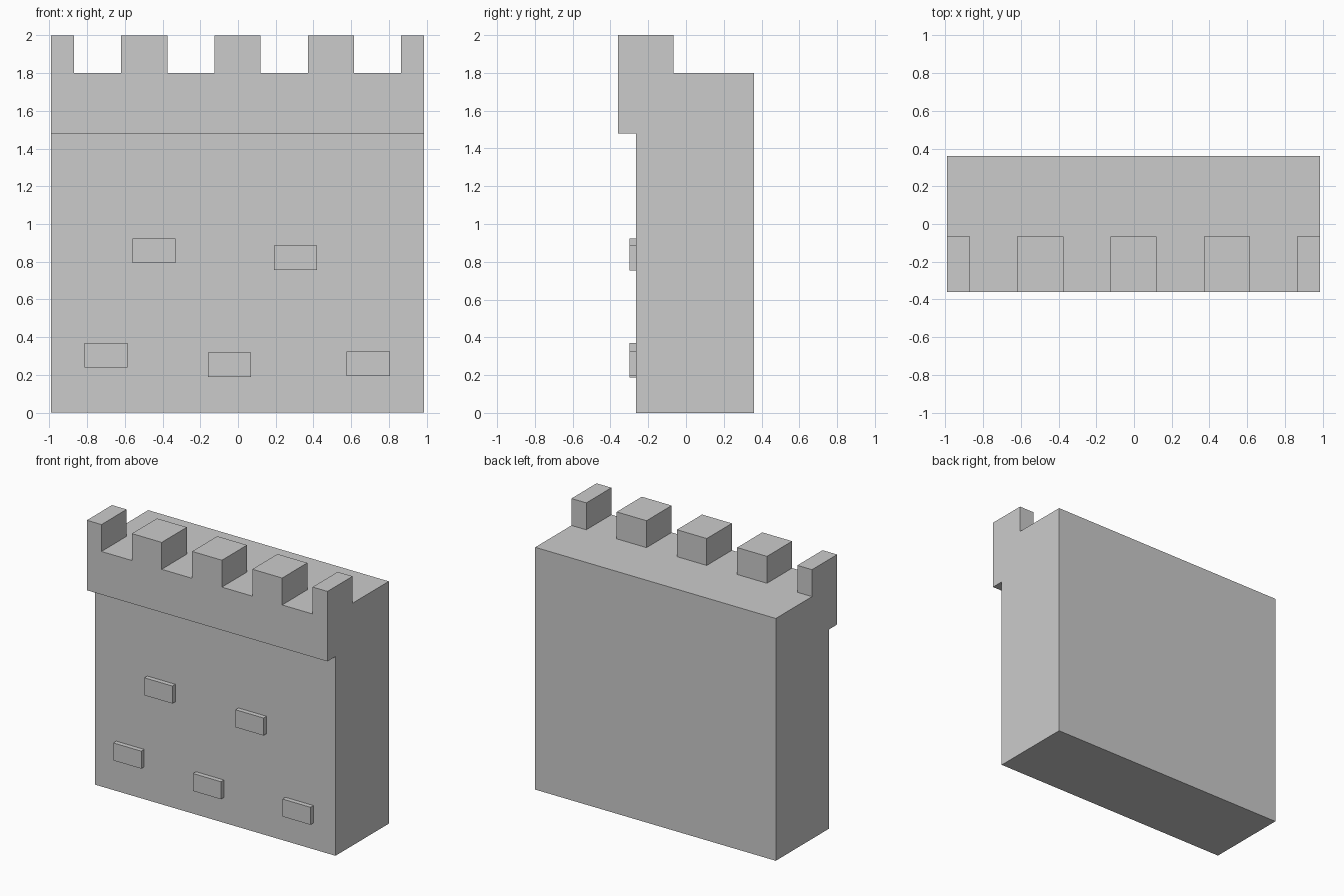
import bpy, bmesh, math
from mathutils import Vector

if "Cube" in bpy.data.objects:
    bpy.data.objects.remove(bpy.data.objects["Cube"])

WALL_FRONT = -0.265
DECK, TOP = 1.80, 2.00


def finish(bm, name):
    bmesh.ops.recalc_face_normals(bm, faces=bm.faces)
    mesh = bpy.data.meshes.new(name)
    bm.to_mesh(mesh)
    bm.free()
    obj = bpy.data.objects.new(name, mesh)
    bpy.context.collection.objects.link(obj)
    return obj


def build_wall():
    # Side profile (y, z) with an overhanging parapet, swept along x
    profile = [(WALL_FRONT, 0), (0.36, 0), (0.36, DECK), (-0.065, DECK),
               (-0.36, DECK), (-0.36, 1.48), (WALL_FRONT, 1.48)]
    stations = [-0.99, -0.87, -0.62, -0.375, -0.125, 0.12,
                0.37, 0.615, 0.865, 0.987]
    bm = bmesh.new()
    rings = [[bm.verts.new((x, y, z)) for y, z in profile] for x in stations]
    n = len(profile)
    tops = []
    for i in range(len(rings) - 1):
        a, b = rings[i], rings[i + 1]
        for j in range(n):
            k = (j + 1) % n
            face = bm.faces.new((a[j], a[k], b[k], b[j]))
            # Every other front deck panel becomes a merlon
            if j == 3 and i % 2 == 0:
                tops.append(face)
    bm.faces.new(rings[0])
    bm.faces.new(rings[-1][::-1])
    bmesh.ops.recalc_face_normals(bm, faces=bm.faces)

    # Raise the merlons
    raised = bmesh.ops.extrude_discrete_faces(bm, faces=tops)["faces"]
    verts = {v for f in raised for v in f.verts}
    bmesh.ops.translate(bm, verts=list(verts), vec=Vector((0, 0, TOP - DECK)))
    bmesh.ops.remove_doubles(bm, verts=bm.verts, dist=1e-5)

    # Merge flat panels into single faces
    bmesh.ops.dissolve_limit(bm, angle_limit=math.radians(1),
                             verts=bm.verts, edges=bm.edges)
    return finish(bm, "battlement_wall")


def build_stone(name, x, z):
    # Raised stone block set slightly into the wall face
    bm = bmesh.new()
    bmesh.ops.create_cube(bm, size=1)
    front, back = -0.30, WALL_FRONT + 0.005
    bmesh.ops.scale(bm, verts=bm.verts, vec=(0.23, back - front, 0.13))
    bmesh.ops.translate(bm, verts=bm.verts, vec=(x, (front + back) / 2, z))
    return finish(bm, name)


build_wall()
stones = [(-0.445, 0.857), (0.305, 0.82), (-0.70, 0.305),
          (-0.045, 0.253), (0.69, 0.26)]
for i, (x, z) in enumerate(stones, 1):
    build_stone(f"wall_stone_{i}", x, z)
